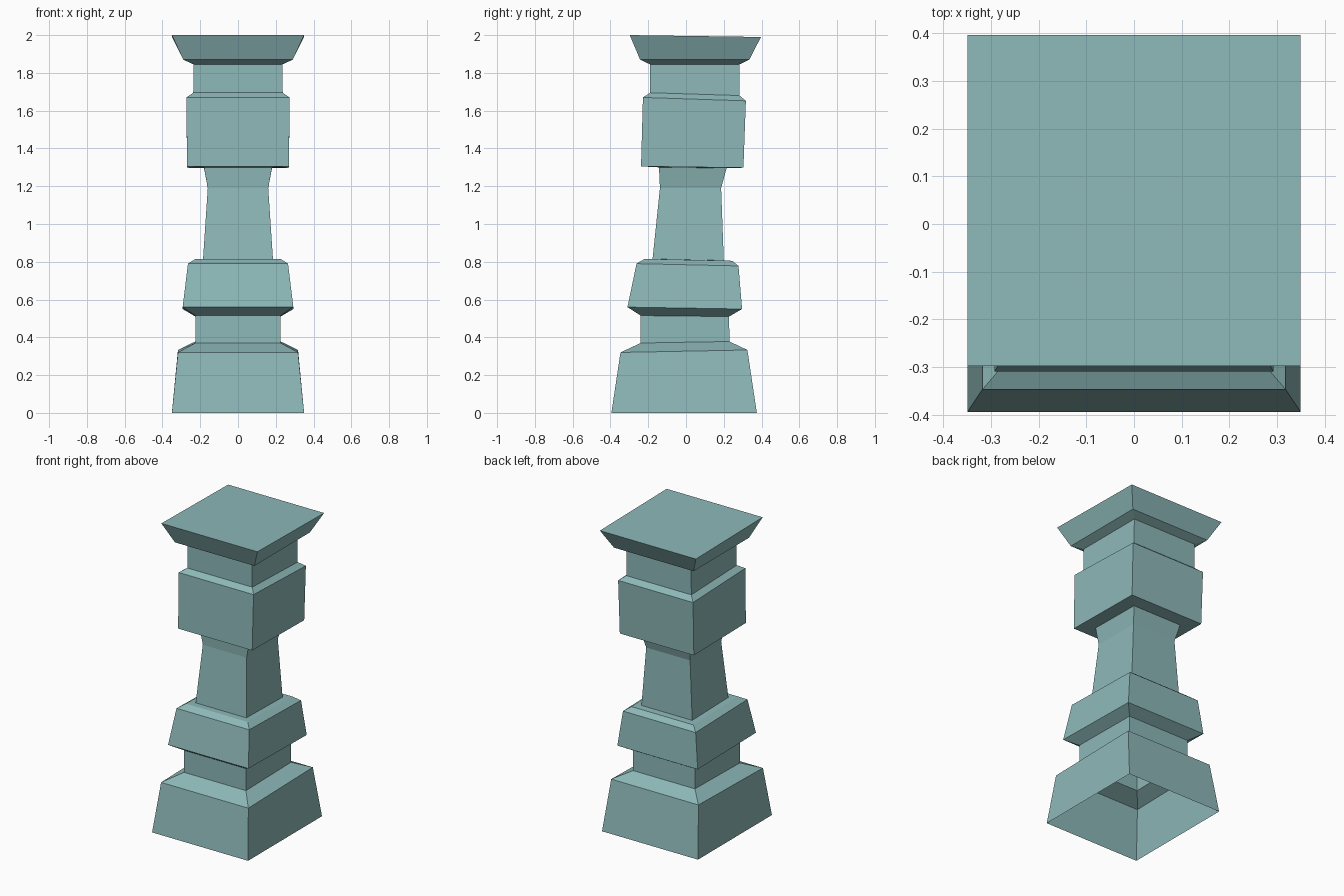
import bpy, bmesh

# Square cross-sections, bottom to top:
# half width x, y front, y back, z front, z back
RINGS = [
    # flared foot
    (0.35, -0.395, 0.375, 0.0, 0.0),
    (0.318, -0.347, 0.325, 0.32, 0.333),
    # lower collar
    (0.226, -0.24, 0.23, 0.37, 0.378),
    (0.226, -0.24, 0.228, 0.515, 0.51),
    # lower block
    (0.293, -0.31, 0.297, 0.56, 0.55),
    (0.265, -0.262, 0.278, 0.79, 0.778),
    (0.226, -0.22, 0.245, 0.815, 0.805),
    # tapered shaft
    (0.185, -0.177, 0.20, 0.815, 0.807),
    (0.16, -0.138, 0.186, 1.19, 1.19),
    (0.18, -0.143, 0.215, 1.3, 1.296),
    # upper block
    (0.27, -0.238, 0.304, 1.305, 1.298),
    (0.273, -0.228, 0.317, 1.67, 1.652),
    # upper collar
    (0.237, -0.19, 0.283, 1.695, 1.68),
    (0.235, -0.19, 0.283, 1.845, 1.845),
    # spreading capital
    (0.29, -0.243, 0.335, 1.87, 1.87),
    (0.35, -0.298, 0.397, 2.0, 1.99),
]

bm = bmesh.new()
loops = [[bm.verts.new(co) for co in ((-w, yf, zf), (w, yf, zf), (w, yb, zb), (-w, yb, zb))]
         for w, yf, yb, zf, zb in RINGS]

# Side walls between neighbouring sections
for low, high in zip(loops, loops[1:]):
    for i in range(4):
        j = (i + 1) % 4
        bm.faces.new((low[i], low[j], high[j], high[i]))

# Closed top; the underside stays open
bm.faces.new(loops[-1])

mesh = bpy.data.meshes.new("pillar")
bm.to_mesh(mesh)
bm.free()
pillar = bpy.data.objects.new("pillar", mesh)
bpy.context.collection.objects.link(pillar)

# Grey-green stone
stone = bpy.data.materials.new("stone")
stone.diffuse_color = (0.27, 0.48, 0.48, 1.0)
mesh.materials.append(stone)
